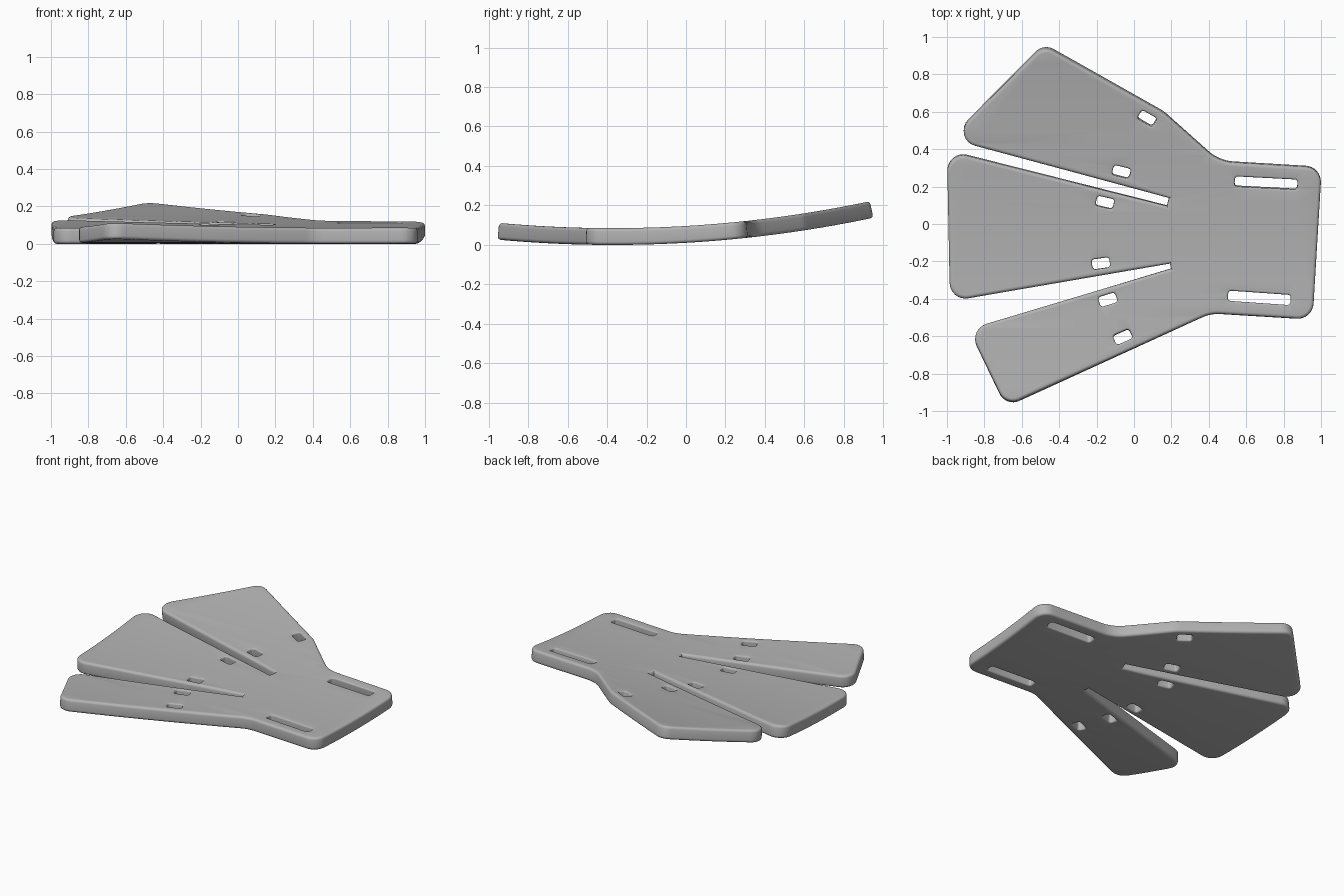
import bpy, bmesh, math
from mathutils import Vector, Matrix

if "Cube" in bpy.data.objects:
    bpy.data.objects.remove(bpy.data.objects["Cube"], do_unlink=True)

THICK = 0.085


def fillet(corners, steps=8):
    """Round each (x, y, radius) corner of a closed polygon."""
    pts, n = [], len(corners)
    for i, (x, y, r) in enumerate(corners):
        p = Vector((x, y))
        if r == 0:
            pts.append(p)
            continue
        a = (Vector(corners[i - 1][:2]) - p).normalized()
        b = (Vector(corners[(i + 1) % n][:2]) - p).normalized()
        half = a.angle(b) / 2
        mid = p + (a + b).normalized() * r / math.sin(half)
        start = p + a * r / math.tan(half) - mid
        turn = (math.pi - 2 * half) * (1 if a.x * b.y - a.y * b.x < 0 else -1)
        for k in range(steps + 1):
            pts.append(mid + Matrix.Rotation(turn * k / steps, 2) @ start)
    return pts


def inset(pts, d):
    """Move a counter-clockwise loop inwards (a clockwise one outwards)."""
    out = []
    for i, p in enumerate(pts):
        a = (p - pts[i - 1]).normalized()
        b = (pts[(i + 1) % len(pts)] - p).normalized()
        na, nb = Vector((-a.y, a.x)), Vector((-b.y, b.x))
        out.append(p + (na + nb) * d / (1 + na.dot(nb)))
    return out


def slot(x, y, width, degrees):
    """Clockwise rounded rectangle used as a through opening."""
    w, h, r = width / 2, 0.0275, 0.016
    rect = fillet([(-w, -h, r), (-w, h, r), (w, h, r), (w, -h, r)], 4)
    turn = Matrix.Rotation(math.radians(degrees), 2)
    return [Vector((x, y)) + turn @ p for p in rect]


def wall_profile(edge):
    """Rounded wall as (inset, height), bottom to top."""
    quarter = [i * math.pi / 8 for i in range(5)]
    low = [(edge * (1 - math.sin(t)), edge * (1 - math.cos(t))) for t in quarter]
    return low + [(d, THICK - z) for d, z in reversed(low)]


# Outline, counter-clockwise: three spread fingers and a strap end
outline = fillet([
    (1.004, 0.305, 0.085), (0.455, 0.338, 0.22), (0.16, 0.603, 0.25),
    (-0.483, 0.97, 0.08), (-0.983, 0.46, 0.08),
    (0.187, 0.142, 0), (0.176, 0.099, 0),
    (-1.0, 0.396, 0.085), (-0.984, -0.414, 0.085),
    (0.192, -0.211, 0), (0.198, -0.238, 0),
    (-0.884, -0.563, 0.085), (-0.685, -0.977, 0.08),
    (0.41, -0.478, 0.2), (0.955, -0.511, 0.085)])

# Small lacing openings and two long strap openings
openings = [slot(*s) for s in (
    (0.07, 0.572, 0.095, -30), (-0.067, 0.283, 0.095, -14),
    (-0.155, 0.118, 0.095, -13), (-0.177, -0.21, 0.095, 8),
    (-0.14, -0.405, 0.095, 17), (-0.06, -0.605, 0.095, 24),
    (0.706, 0.223, 0.335, -3), (0.67, -0.395, 0.335, -4))]

# Walls of every loop, then the two filled faces
bm = bmesh.new()
caps = ([], [])
for loop, edge in [(outline, 0.017)] + [(o, 0.01) for o in openings]:
    rings = [[bm.verts.new((p.x, p.y, z)) for p in inset(loop, d)]
             for d, z in wall_profile(edge)]
    n = len(loop)
    for lo, hi in zip(rings, rings[1:]):
        for i in range(n):
            j = (i + 1) % n
            bm.faces.new((lo[i], lo[j], hi[j], hi[i]))
    for cap, ring in zip(caps, (rings[0], rings[-1])):
        cap += [bm.edges.get((ring[i], ring[(i + 1) % n])) for i in range(n)]
for cap, up in zip(caps, (-1, 1)):
    bmesh.ops.triangle_fill(bm, edges=cap, use_beauty=True, normal=(0, 0, up))

# Slice across the plate and bend it into a shallow trough
for k in range(-15, 16):
    bmesh.ops.bisect_plane(bm, geom=bm.verts[:] + bm.edges[:] + bm.faces[:],
                           plane_co=(0, k / 16, 0), plane_no=(0, 1, 0))
RADIUS, LOW = 6.3, -0.37
for v in bm.verts:
    angle = (v.co.y - LOW) / RADIUS
    r = RADIUS - v.co.z
    v.co.y = LOW + (r + THICK / 2) * math.sin(angle)
    v.co.z = RADIUS - r * math.cos(angle)
bmesh.ops.recalc_face_normals(bm, faces=bm.faces[:])

mesh = bpy.data.meshes.new("splint_plate")
bm.to_mesh(mesh)
bm.free()
plate = bpy.data.objects.new("splint_plate", mesh)
bpy.context.collection.objects.link(plate)

# Plain grey finish
grey = bpy.data.materials.new("plain_grey")
grey.use_nodes = True
colour = (0.45, 0.45, 0.45, 1)
grey.diffuse_color = colour
grey.node_tree.nodes["Principled BSDF"].inputs["Base Color"].default_value = colour
mesh.materials.append(grey)

bpy.ops.object.select_all(action="DESELECT")
plate.select_set(True)
bpy.context.view_layer.objects.active = plate
bpy.ops.object.shade_smooth_by_angle(angle=math.radians(35))
